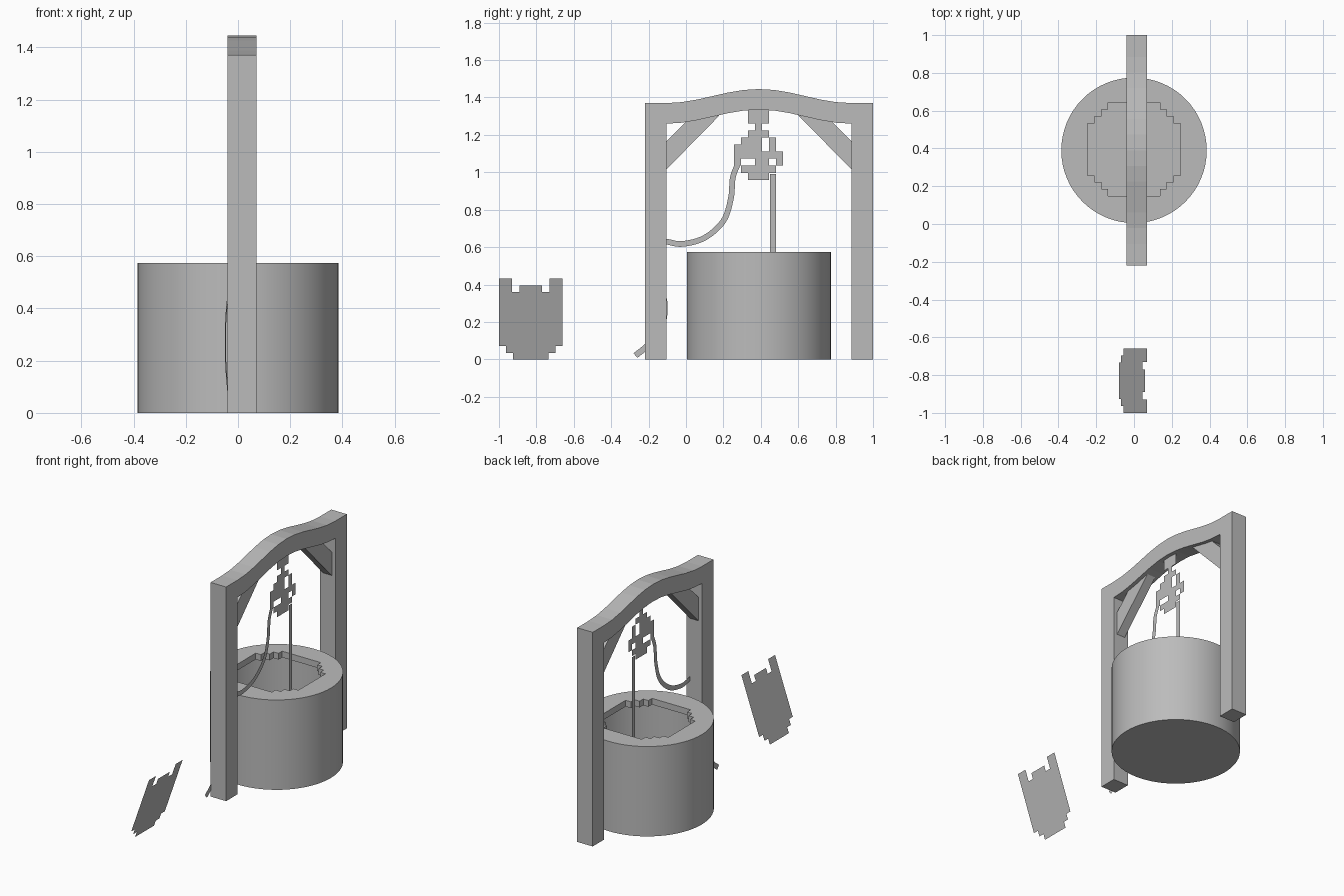
import bpy, bmesh, math
from mathutils import Vector

cube = bpy.data.objects.get("Cube")
if cube:
    bpy.data.objects.remove(cube, do_unlink=True)

grey = bpy.data.materials.new("plain_grey")
COLOUR = (0.5, 0.5, 0.5, 1)
grey.diffuse_color = COLOUR
grey.use_nodes = True
grey.node_tree.nodes["Principled BSDF"].inputs["Base Color"].default_value = COLOUR

MID = 0.39                 # y of the well axis and frame centre
X0, X1 = -0.04, 0.07       # timber faces
PLATE_X = 0.045            # plane of the pulley and hanging rope


def finish(name, bm, smooth=False):
    mesh = bpy.data.meshes.new(name)
    bm.to_mesh(mesh)
    bm.free()
    mesh.materials.append(grey)
    ob = bpy.data.objects.new(name, mesh)
    bpy.context.collection.objects.link(ob)
    if smooth:
        bpy.ops.object.select_all(action='DESELECT')
        ob.select_set(True)
        bpy.context.view_layer.objects.active = ob
        bpy.ops.object.shade_smooth_by_angle(angle=math.radians(30))
    return ob


def prism(name, outline, x0, x1):
    """Extrude a (y, z) outline along x."""
    bm = bmesh.new()
    face = bm.faces.new([bm.verts.new((x0, y, z)) for y, z in outline])
    new = bmesh.ops.extrude_face_region(bm, geom=[face])["geom"]
    verts = [v for v in new if isinstance(v, bmesh.types.BMVert)]
    bmesh.ops.translate(bm, verts=verts, vec=(x1 - x0, 0, 0))
    bmesh.ops.recalc_face_normals(bm, faces=bm.faces)
    return finish(name, bm)


def ribbon(name, points, width, x_of):
    """Flat strip following a smooth path through (y, z) points."""
    pts = [Vector(p) for p in points]
    pts = [2 * pts[0] - pts[1]] + pts + [2 * pts[-1] - pts[-2]]
    path = []
    for a, b, c, d in zip(pts, pts[1:], pts[2:], pts[3:]):
        for i in range(6):
            t = i / 6
            path.append(0.5 * (2 * b + (c - a) * t + (2 * a - 5 * b + 4 * c - d) * t * t
                               + (3 * b - a - 3 * c + d) * t ** 3))
    path.append(pts[-2])
    bm = bmesh.new()
    previous = None
    for i, p in enumerate(path):
        along = path[min(i + 1, len(path) - 1)] - path[max(i - 1, 0)]
        side = Vector((-along.y, along.x)).normalized() * width / 2
        pair = [bm.verts.new((x_of(q.x), q.x, q.y)) for q in (p - side, p + side)]
        if previous:
            bm.faces.new((previous[0], pair[0], pair[1], previous[1]))
        previous = pair
    return finish(name, bm)


# Well: round shell with a stepped opening in its top
bm = bmesh.new()
N, R, TOP = 64, 0.385, 0.575
rings = []
for z in (0, TOP):
    rings.append([bm.verts.new((R * math.cos(i * math.tau / N), MID + R * math.sin(i * math.tau / N), z))
                  for i in range(N)])
for i in range(N):
    j = (i + 1) % N
    bm.faces.new((rings[0][i], rings[0][j], rings[1][j], rings[1][i]))
bm.faces.new(rings[0][::-1])
quarter = [(0.247, 0.137), (0.21, 0.137), (0.21, 0.173), (0.173, 0.173),
           (0.173, 0.21), (0.137, 0.21), (0.137, 0.247)]
hole = []
for sx, sy, step in ((1, 1, 1), (-1, 1, -1), (-1, -1, 1), (1, -1, -1)):
    hole += [bm.verts.new((sx * x, MID + 0.005 + sy * y, TOP)) for x, y in quarter[::step]]
hole_edges = [bm.edges.new((hole[i - 1], hole[i])) for i in range(len(hole))]
rim_edges = [bm.edges.get((rings[1][i - 1], rings[1][i])) for i in range(N)]
bmesh.ops.triangle_fill(bm, edges=rim_edges + hole_edges, use_beauty=True, normal=(0, 0, 1))
lip = bmesh.ops.extrude_edge_only(bm, edges=hole_edges)["geom"]
bmesh.ops.translate(bm, verts=[v for v in lip if isinstance(v, bmesh.types.BMVert)], vec=(0, 0, -0.04))
bmesh.ops.recalc_face_normals(bm, faces=bm.faces)
finish("well", bm, smooth=True)

# Posts and diagonal braces, mirrored about the well axis
for name, s in (("front", -1), ("back", 1)):
    def at(pairs):
        return [(MID + s * d, z) for d, z in pairs]
    prism(name + "_post", at([(0.495, 0), (0.61, 0), (0.61, 1.37), (0.495, 1.37)]), X0, X1)
    prism(name + "_brace", at([(0.495, 1.015), (0.495, 1.165), (0.39, 1.27), (0.21, 1.305)]), -0.015, 0.045)


# Arched cross beam
def beam_z(y):
    return 1.37 + 0.0375 * (1 + math.cos(math.pi * (y - MID) / 0.495))


ys = [MID + 0.495 * (i / 6 - 1) for i in range(13)]
prism("cross_beam", [(y, beam_z(y)) for y in ys] + [(y, beam_z(y) - 0.11) for y in reversed(ys)], X0, X1)

# Flat pulley built from square cells
ROWS = ["..###..", "..###..", "...#...", "..###..", ".###.#.",
        "####.#.", "#######", "#..##.#", ".#####.", "..###.."]
bm = bmesh.new()
CELL = 0.0375
for r, row in enumerate(ROWS):
    for c, mark in enumerate(row):
        if mark == "#":
            y, z = 0.257 + c * CELL, 1.335 - r * CELL
            bm.faces.new([bm.verts.new((PLATE_X, y + a * CELL, z - b * CELL))
                          for a, b in ((0, 1), (1, 1), (1, 0), (0, 0))])
bmesh.ops.remove_doubles(bm, verts=bm.verts, dist=0.001)
bmesh.ops.dissolve_limit(bm, angle_limit=0.01, verts=bm.verts, edges=bm.edges)
finish("pulley", bm)

# Ropes
ribbon("hanging_rope", [(0.465, 0.99), (0.465, 0.15)], 0.032, lambda y: PLATE_X)
ribbon("tied_rope", [(0.275, 1.04), (0.25, 0.97), (0.24, 0.86), (0.2, 0.74), (0.1, 0.65),
                     (-0.02, 0.617), (-0.107, 0.63)], 0.03, lambda y: PLATE_X)
ribbon("rope_tail", [(-0.27, 0.02), (-0.2, 0.08), (-0.13, 0.18), (-0.114, 0.28),
                     (-0.13, 0.36), (-0.17, 0.42)], 0.032, lambda y: -0.05 - 0.12 * (y + 0.1) * (y > -0.2) + 0.012 * (y <= -0.2))

# Flat bucket leaning sideways, with a notched rim and stepped base
half = [(0.096, 0), (0.096, 0.035), (0.133, 0.035), (0.133, 0.07), (0.17, 0.07), (0.17, 0.432),
        (0.1, 0.432), (0.1, 0.36), (0.06, 0.36), (0.06, 0.395)]
outline = half + [(-y, z) for y, z in reversed(half)]
bm = bmesh.new()
bm.faces.new([bm.verts.new((-0.08 + z * 0.15 / 0.432, -0.83 + y, z)) for y, z in outline])
finish("bucket", bm)
